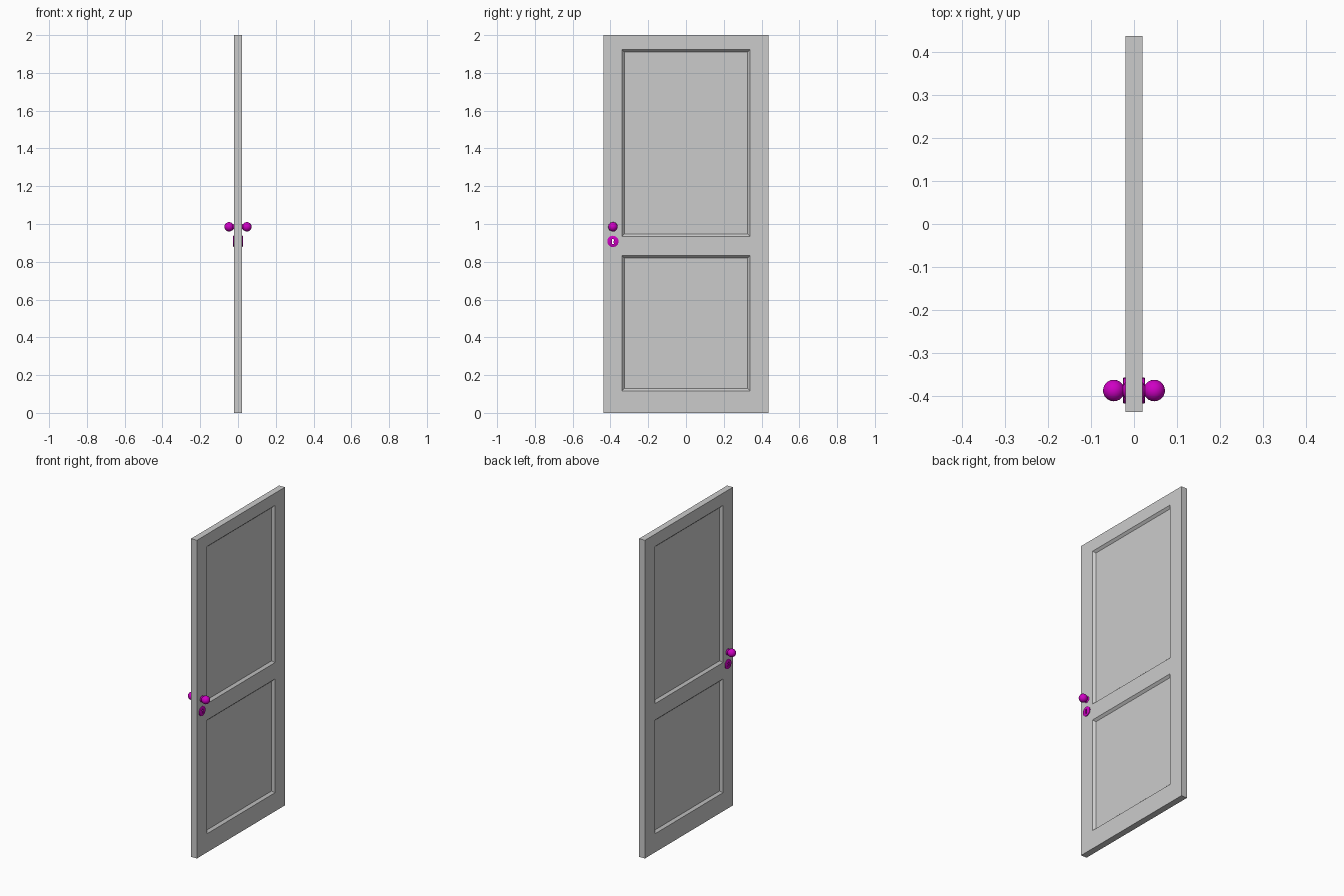
import bpy, bmesh, math
from mathutils import Matrix, Vector

if "Cube" in bpy.data.objects:
    bpy.data.objects.remove(bpy.data.objects["Cube"])

T, W, H = 0.02, 0.437, 2.0          # half thickness, half width, height
KY, KNOB_Z, LOCK_Z = -0.387, 0.985, 0.908

magenta = bpy.data.materials.new("magenta")
magenta.diffuse_color = (0.62, 0.0, 0.55, 1)
magenta.use_nodes = True
magenta.node_tree.nodes["Principled BSDF"].inputs["Base Color"].default_value = magenta.diffuse_color


def make(name, bm, mat=None):
    bmesh.ops.recalc_face_normals(bm, faces=bm.faces[:])
    me = bpy.data.meshes.new(name)
    bm.to_mesh(me)
    bm.free()
    ob = bpy.data.objects.new(name, me)
    bpy.context.collection.objects.link(ob)
    if mat:
        me.materials.append(mat)
    return ob


def lathe(name, profile, side, z, steps):
    """Revolve (distance from door centre, radius) points around the x axis."""
    bm = bmesh.new()
    vs = [bm.verts.new((side * x, KY, z + r)) for x, r in profile]
    es = [bm.edges.new(p) for p in zip(vs, vs[1:])]
    bmesh.ops.spin(bm, geom=vs + es, cent=(0, KY, z), axis=(1, 0, 0),
                   angle=2 * math.pi, steps=steps)
    bmesh.ops.remove_doubles(bm, verts=bm.verts[:], dist=1e-5)
    ob = make(name, bm, magenta)
    bpy.ops.object.select_all(action='DESELECT')
    ob.select_set(True)
    bpy.context.view_layer.objects.active = ob
    bpy.ops.object.shade_smooth_by_angle(angle=math.radians(40))
    return ob


# Door slab, sliced at the panel borders, panels inset on both faces
bm = bmesh.new()
bmesh.ops.create_cube(bm, size=1, matrix=Matrix.Translation((0, 0, H / 2))
                      @ Matrix.Diagonal((2 * T, 2 * W, H, 1)))
PY, panels = 0.338, [(0.117, 0.832), (0.935, 1.923)]
cuts = [((0, y, 0), (0, 1, 0)) for y in (-PY, PY)]
cuts += [((0, 0, z), (0, 0, 1)) for p in panels for z in p]
for co, no in cuts:
    bmesh.ops.bisect_plane(bm, geom=bm.verts[:] + bm.edges[:] + bm.faces[:],
                           plane_co=co, plane_no=no)
bm.normal_update()
faces = []
for f in bm.faces:
    c = f.calc_center_median()
    if abs(f.normal.x) > 0.9 and abs(c.y) < PY and any(a < c.z < b for a, b in panels):
        faces.append(f)
bmesh.ops.inset_individual(bm, faces=faces, thickness=0.018, depth=-0.014)
bmesh.ops.dissolve_limit(bm, angle_limit=0.01, verts=bm.verts[:], edges=bm.edges[:])
door = make("door_slab", bm)

# Keyhole cutter: round top with a slot below
bm = bmesh.new()
outline = [(0.006 * math.sin(math.radians(a)), 0.007 + 0.006 * math.cos(math.radians(a)))
           for a in range(-140, 141, 28)]
outline += [(0.005, -0.015), (-0.005, -0.015)]
face = bm.faces.new([bm.verts.new((-0.1, KY + y, LOCK_Z + z)) for y, z in outline])
ext = bmesh.ops.extrude_face_region(bm, geom=[face])
bmesh.ops.translate(bm, vec=(0.2, 0, 0),
                    verts=[v for v in ext["geom"] if isinstance(v, bmesh.types.BMVert)])
cutter = make("keyhole_cutter", bm)
cutter.hide_render = True
cutter.hide_set(True)

# Knobs and lock plates on both faces
ball = [(0.047 + 0.025 * math.cos(math.radians(a)), 0.025 * math.sin(math.radians(a)))
        for a in range(0, 151, 15)]
neck = [(0.0235, 0.0135), (0.021, 0.018), (0.018, 0.021), (0.018, 0)]
plate = [(0.018, 0), (0.018, 0.03), (0.024, 0.03), (0.026, 0.027), (0.026, 0)]
cut_parts = [door]
for side, tag in ((-1, "left"), (1, "right")):
    lathe("knob_" + tag, ball + neck, side, KNOB_Z, 24)
    cut_parts.append(lathe("lock_plate_" + tag, plate, side, LOCK_Z, 24))

for ob in cut_parts:
    mod = ob.modifiers.new("keyhole", 'BOOLEAN')
    mod.operation = 'DIFFERENCE'
    mod.solver = 'EXACT'
    mod.object = cutter
    # keep the hole after the edge-split shading modifier order
    ob.modifiers.move(len(ob.modifiers) - 1, 0)
